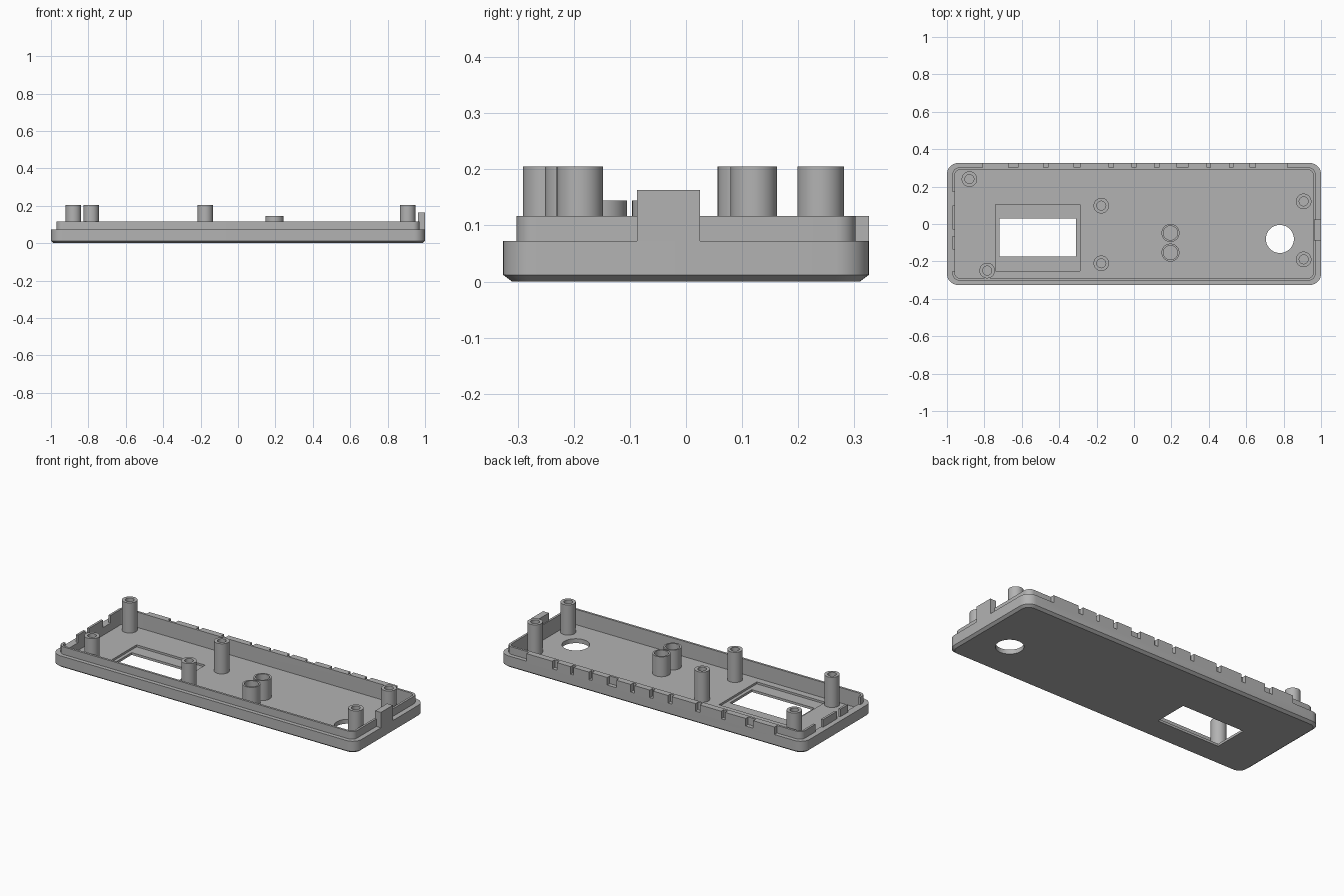
import bpy, bmesh, math

if "Cube" in bpy.data.objects:
    bpy.data.objects.remove(bpy.data.objects["Cube"])

GREY = bpy.data.materials.new("grey plastic")
GREY.diffuse_color = (0.45, 0.45, 0.45, 1)
GREY.use_nodes = True
GREY.node_tree.nodes["Principled BSDF"].inputs["Base Color"].default_value = GREY.diffuse_color
FLOOR, SHELF, LIP = 0.026, 0.072, 0.117


def rounded(hx, hy, r, n=8):
    """Outline of a rounded rectangle."""
    pts = []
    for i, (sx, sy) in enumerate([(1, 1), (-1, 1), (-1, -1), (1, -1)]):
        for k in range(n + 1):
            a = math.pi / 2 * (i + k / n)
            pts.append((sx * (hx - r) + r * math.cos(a), sy * (hy - r) + r * math.sin(a)))
    return pts


def circle(x, y, r, n=40):
    return [(x + r * math.cos(2 * math.pi * k / n), y + r * math.sin(2 * math.pi * k / n)) for k in range(n)]


def rect(x0, x1, y0, y1):
    return [(x0, y0), (x1, y0), (x1, y1), (x0, y1)]


def loft(name, layers):
    """Closed solid through a stack of (outline, z) layers."""
    bm = bmesh.new()
    rings = [[bm.verts.new((x, y, z)) for x, y in pts] for pts, z in layers]
    n = len(rings[0])
    for a, b in zip(rings, rings[1:]):
        for i in range(n):
            j = (i + 1) % n
            bm.faces.new((a[i], a[j], b[j], b[i]))
    bm.faces.new(rings[0][::-1])
    bm.faces.new(rings[-1])
    bmesh.ops.recalc_face_normals(bm, faces=bm.faces)
    me = bpy.data.meshes.new(name)
    bm.to_mesh(me)
    bm.free()
    me.materials.append(GREY)
    ob = bpy.data.objects.new(name, me)
    bpy.context.collection.objects.link(ob)
    return ob


def prism(name, pts, z0, z1):
    return loft(name, [(pts, z0), (pts, z1)])


def combine(ob, others, op):
    """Apply booleans and drop the helper solids."""
    for o in others:
        m = ob.modifiers.new(op, 'BOOLEAN')
        m.operation, m.solver, m.object = op, 'EXACT', o
    dg = bpy.context.evaluated_depsgraph_get()
    me = bpy.data.meshes.new_from_object(ob.evaluated_get(dg))
    ob.modifiers.clear()
    ob.data = me
    for o in others:
        bpy.data.objects.remove(o)


def tube(name, x, y, r, hole, top):
    ob = prism(name, circle(x, y, r), FLOOR - 0.004, top)
    combine(ob, [prism("bore", circle(x, y, hole), FLOOR, top + 0.1)], 'DIFFERENCE')
    return ob


# Tray with chamfered underside and a stepped lip
tray = loft("case_tray", [
    (rounded(0.985, 0.31, 0.045), 0), (rounded(1, 0.326, 0.06), 0.012),
    (rounded(1, 0.326, 0.06), SHELF), (rounded(0.97, 0.302, 0.035), SHELF),
    (rounded(0.97, 0.302, 0.035), LIP)])

# Back wall segments standing on the shelf, separated by slots
slots = [(-0.67, -0.62), (-0.485, -0.46), (-0.32, -0.29), (-0.135, -0.11), (-0.01, 0.01),
         (0.11, 0.135), (0.23, 0.29), (0.39, 0.41), (0.51, 0.53), (0.62, 0.65)]
edges = [-0.81] + [v for s in slots for v in s] + [0.82]
segments = [prism("segment", rect(a, b, 0.295, 0.326), SHELF - 0.01, LIP)
            for a, b in zip(edges[::2], edges[1::2])]
tab = prism("end_tab", rect(0.962, 1.0, -0.087, 0.025), SHELF - 0.01, 0.163)
combine(tray, segments, 'UNION')

# Cavity, screen recess and window, round hole, left wall gaps
cuts = [prism("cavity", rounded(0.957, 0.289, 0.025), FLOOR, 0.3),
        prism("recess", rect(-0.74, -0.29, -0.25, 0.105), 0.014, 0.1),
        prism("window", rect(-0.72, -0.31, -0.175, 0.03), -0.1, 0.1),
        prism("round_hole", circle(0.78, -0.08, 0.075, 48), -0.1, 0.1)]
for a, b in [(-0.25, -0.135), (-0.065, -0.03), (0.1, 0.17)]:
    cuts.append(prism("gap", rect(-0.99, -0.94, a, b), SHELF, 0.3))
combine(tray, cuts, 'DIFFERENCE')

# Screw posts and short button rings
parts = [tray, tab]
for x, y in [(-0.88, 0.24), (-0.785, -0.249), (-0.175, 0.098), (-0.175, -0.21), (0.907, 0.121), (0.907, -0.189)]:
    parts.append(tube("screw_post", x, y, 0.0415, 0.024, 0.205))
for y in (-0.048, -0.153):
    parts.append(tube("button_ring", 0.195, y, 0.048, 0.038, 0.144))

for ob in parts:
    bpy.context.view_layer.objects.active = ob
    bpy.ops.object.select_all(action='DESELECT')
    ob.select_set(True)
    bpy.ops.object.shade_smooth_by_angle(angle=math.radians(30))
